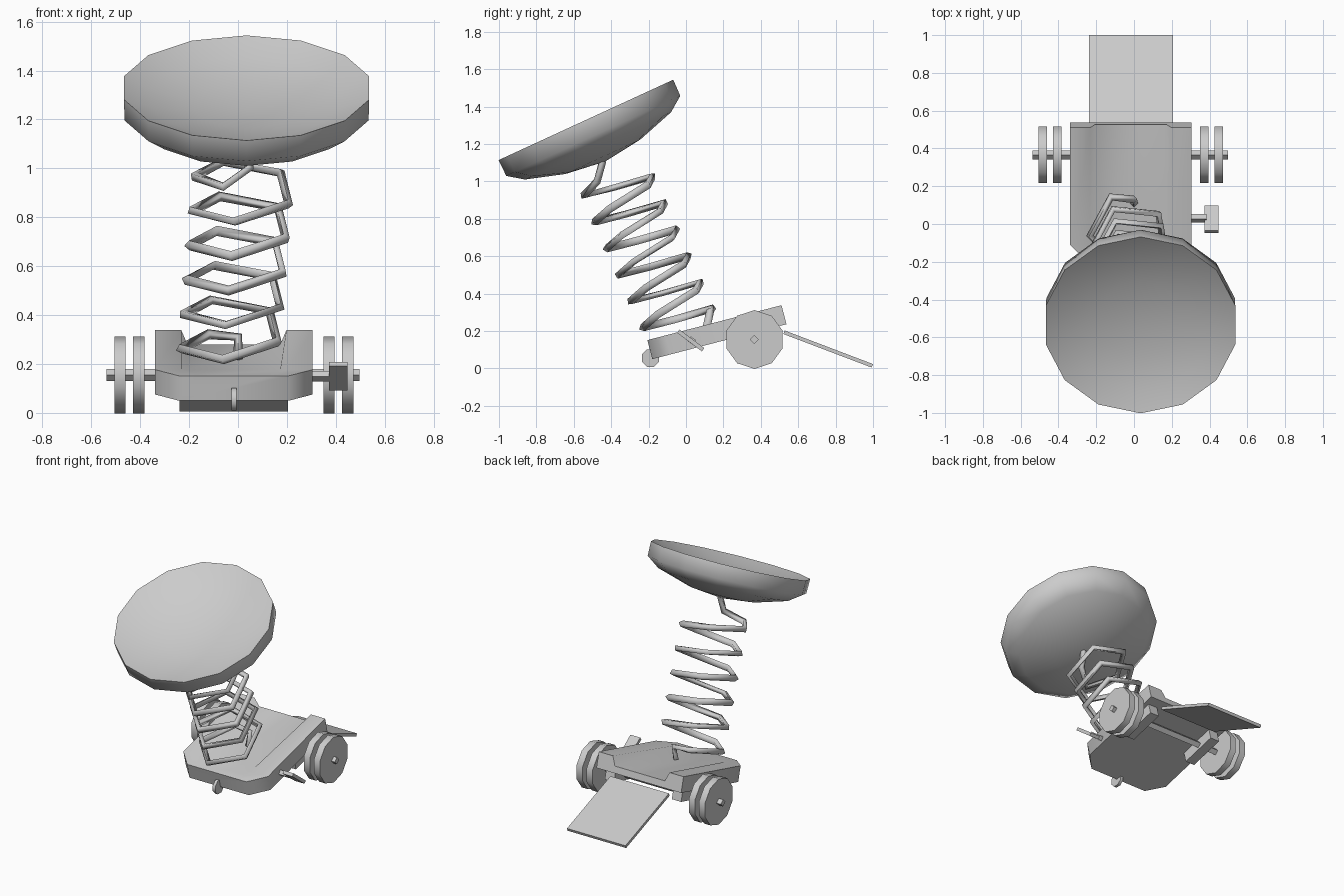
import bpy, bmesh
from math import sin, cos, radians, pi
from mathutils import Matrix, Vector

if "Cube" in bpy.data.objects:
    bpy.data.objects.remove(bpy.data.objects["Cube"])

CX = -0.017  # centre line of the cart


def finish(name, bm, angle=50):
    bmesh.ops.remove_doubles(bm, verts=bm.verts, dist=1e-5)
    bmesh.ops.recalc_face_normals(bm, faces=bm.faces)
    me = bpy.data.meshes.new(name)
    bm.to_mesh(me)
    bm.free()
    ob = bpy.data.objects.new(name, me)
    bpy.context.collection.objects.link(ob)
    smooth(ob, angle)
    return ob


def smooth(ob, angle):
    bpy.ops.object.select_all(action='DESELECT')
    ob.select_set(True)
    bpy.context.view_layer.objects.active = ob
    bpy.ops.object.shade_smooth_by_angle(angle=radians(angle))


def loft(name, loops, angle=50, caps=True):
    """Skin a list of equal-length point loops."""
    bm = bmesh.new()
    rings = [[bm.verts.new(p) for p in loop] for loop in loops]
    n = len(rings[0])
    for a, b in zip(rings, rings[1:]):
        for i in range(n):
            j = (i + 1) % n
            bm.faces.new((a[i], a[j], b[j], b[i]))
    if caps:
        bm.faces.new(rings[0])
        bm.faces.new(rings[-1])
    return finish(name, bm, angle)


def lathe(name, profile, n, matrix, start=0.0, angle=50, caps=True):
    loops = [[matrix @ Vector((r * cos(start + 2 * pi * i / n),
                               r * sin(start + 2 * pi * i / n), v))
              for i in range(n)] for r, v in profile]
    return loft(name, loops, angle, caps)


def disc_x(name, x, y, z, r, width, n, start=0.0):
    """Cylinder whose axis runs along x."""
    m = Matrix.Translation((x, y, z)) @ Matrix.Rotation(pi / 2, 4, 'Y')
    return lathe(name, [(r, -width / 2), (r, width / 2)], n, m, start)


def box(name, centre, size, tilt):
    bm = bmesh.new()
    bmesh.ops.create_cube(bm, size=1)
    m = (Matrix.Translation(centre) @ Matrix.Rotation(radians(tilt), 4, 'X')
         @ Matrix.Diagonal((*size, 1)))
    bm.transform(m)
    return finish(name, bm, 30)


# Tilted cart body with a channel that deepens towards the back
def body_section(s, w, inner, depth):
    def pt(x, t):
        return (CX + x, -0.18 + 0.968 * s - 0.252 * t, 0.05 + 0.252 * s + 0.968 * t)
    top, low = 0.105, 0.105 - depth
    return [pt(-w, top), pt(-inner - 0.025, top), pt(-inner, low), pt(inner, low),
            pt(inner + 0.025, top), pt(w, top), pt(w, 0), pt(-w, 0)]


loft("cart_body", [body_section(0, 0.225, 0.13, 0),
                   body_section(0.1, 0.322, 0.19, 0),
                   body_section(0.741, 0.322, 0.19, 0.06)], 70)

# Axle, its brackets and twin wheels on both sides
AY, AZ = 0.366, 0.155
disc_x("axle", CX - 0.004, AY, AZ, 0.024, 1.035, 4)
for side, sx in (("left", -1), ("right", 1)):
    box(f"{side}_axle_bracket", (CX + sx * 0.255, 0.355, 0.16), (0.07, 0.26, 0.09), 14.6)
    for part, dx in (("inner", 0.389), ("outer", 0.466)):
        disc_x(f"{side}_{part}_wheel", CX + sx * dx, AY, AZ, 0.157, 0.046, 10)

# Small front roller
disc_x("front_roller", CX, -0.19, 0.055, 0.05, 0.02, 8, pi / 8)

# Rear ramp
box("rear_ramp", (CX, 0.76, 0.104), (0.445, 0.505, 0.02), -20.8)

# Side pedal and its arm
box("pedal_arm", (0.34, 0.03, 0.15), (0.09, 0.034, 0.03), -37)
box("pedal", (0.41, 0.025, 0.15), (0.074, 0.166, 0.022), -37)

# Tilted frame shared by spring and dish
U = Vector((0, 0.91, 0.415))
N = Vector((0, -0.415, 0.91))

# Five-sided coil spring; step 0 is the lowest back-left corner
path = [Vector((0.0, 0.11, 0.22)), Vector((0.0, 0.13, 0.31))]
for i in range(27):
    a = radians(116 + 72 * i)
    x = -0.03 + 0.0023 * i + 0.208 * cos(a)
    path.append(Vector((x, 0, 0)) + U * (0.08 + 0.204 * sin(a)) + N * (0.233 + 0.031 * i))
path += [Vector((-0.06, -0.547, 0.925)), Vector((0.045, -0.475, 1.0)),
         Vector((0.052, -0.445, 1.11))]
cu = bpy.data.curves.new("coil_spring", 'CURVE')
cu.dimensions = '3D'
cu.bevel_depth = 0.021
cu.bevel_resolution = 0
cu.use_fill_caps = True
sp = cu.splines.new('POLY')
sp.points.add(len(path) - 1)
for p, co in zip(sp.points, path):
    p.co = (*co, 1)
spring = bpy.data.objects.new("coil_spring", cu)
bpy.context.collection.objects.link(spring)
bpy.ops.object.select_all(action='DESELECT')
spring.select_set(True)
bpy.context.view_layer.objects.active = spring
bpy.ops.object.convert(target='MESH')
smooth(bpy.context.view_layer.objects.active, 95)

# Fourteen-sided hollow dish on top
dish_matrix = (Matrix.Translation((0.035, -0.535, 1.329))
               @ Matrix.Rotation(radians(24.7), 4, 'X'))
lathe("dish", [(0, -0.1), (0.22, -0.08), (0.4, -0.045), (0.514, 0), (0.512, -0.094),
               (0.43, -0.153), (0.22, -0.217), (0, -0.245)],
      14, dish_matrix, pi / 2, 60, caps=False)
